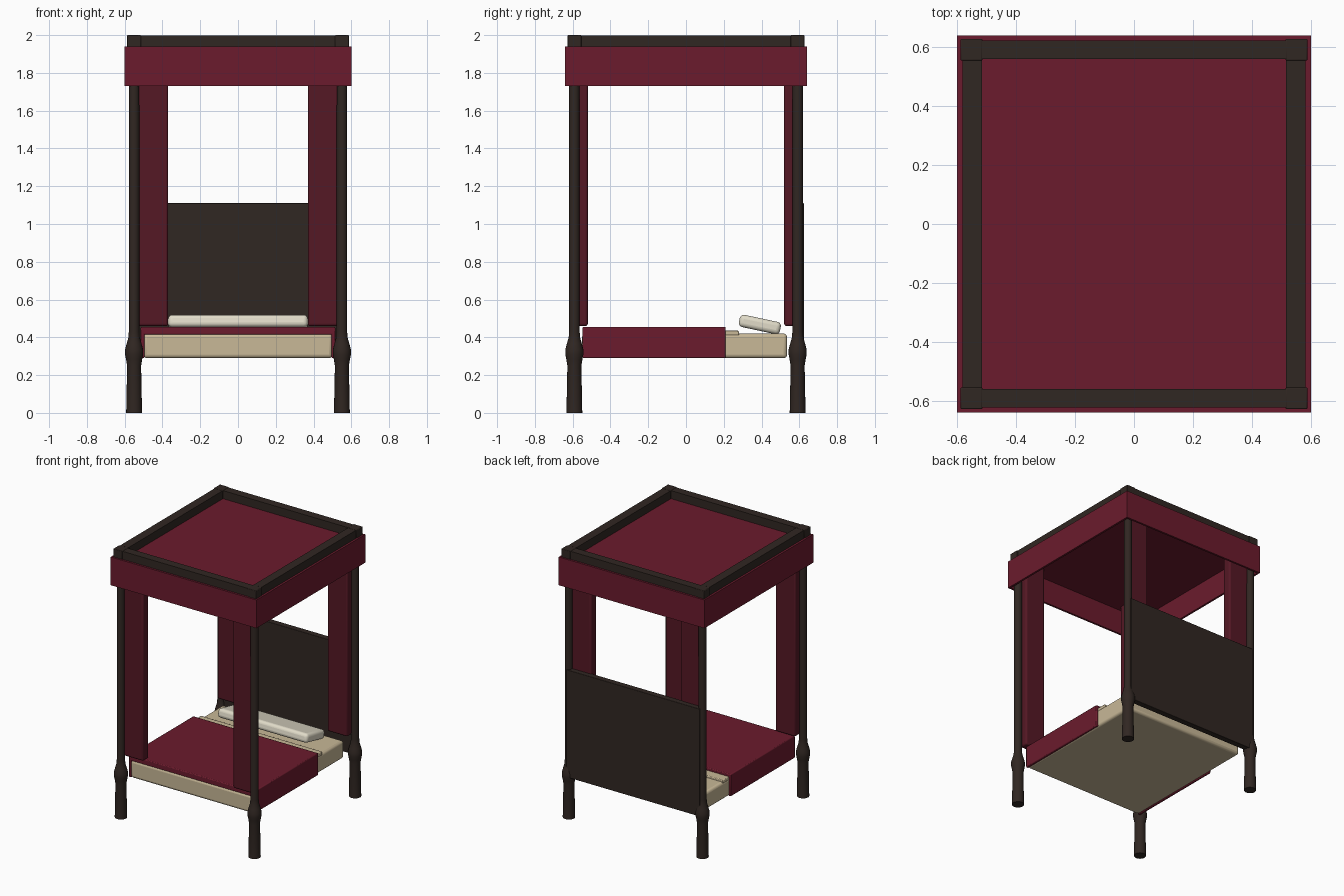
import bpy, bmesh
from math import cos, sin, pi, radians

if "Cube" in bpy.data.objects:
    bpy.data.objects.remove(bpy.data.objects["Cube"])


def material(name, rgb):
    m = bpy.data.materials.new(name)
    m.diffuse_color = (*rgb, 1)
    m.use_nodes = True
    m.node_tree.nodes["Principled BSDF"].inputs["Base Color"].default_value = m.diffuse_color
    return m


WOOD = material("dark_wood", (0.030, 0.020, 0.016))
RED = material("red_cloth", (0.147, 0.011, 0.026))
CURTAIN = material("curtain_cloth", (0.09, 0.009, 0.018))
LINEN = material("linen", (0.58, 0.48, 0.31))
PILLOW = material("pillow_cloth", (0.75, 0.71, 0.58))


def finish(name, bm, mat):
    bmesh.ops.recalc_face_normals(bm, faces=bm.faces)
    me = bpy.data.meshes.new(name)
    bm.to_mesh(me)
    bm.free()
    me.materials.append(mat)
    ob = bpy.data.objects.new(name, me)
    bpy.context.collection.objects.link(ob)
    return ob


def smooth(ob):
    bpy.ops.object.select_all(action='DESELECT')
    ob.select_set(True)
    bpy.context.view_layer.objects.active = ob
    bpy.ops.object.shade_smooth_by_angle(angle=radians(40))


def box(name, x, y, z, mat, bevel=0.0, segments=3):
    """Box from (min, max) ranges, with optional rounded edges."""
    bm = bmesh.new()
    bmesh.ops.create_cube(bm, size=1)
    for v in bm.verts:
        for i, (lo, hi) in enumerate((x, y, z)):
            v.co[i] = (v.co[i]) * (hi - lo)
    ob = finish(name, bm, mat)
    ob.location = [(lo + hi) / 2 for lo, hi in (x, y, z)]
    if bevel:
        mod = ob.modifiers.new("round", 'BEVEL')
        mod.width, mod.segments = bevel, segments
        smooth(ob)
    return ob


def lathe(name, profile, loc, mat, n=20):
    bm = bmesh.new()
    rings = [[bm.verts.new((r * cos(2 * pi * i / n), r * sin(2 * pi * i / n), z))
              for i in range(n)] for r, z in profile]
    for a, b in zip(rings, rings[1:]):
        for i in range(n):
            j = (i + 1) % n
            bm.faces.new((a[i], a[j], b[j], b[i]))
    bm.faces.new(rings[0])
    bm.faces.new(rings[-1])
    ob = finish(name, bm, mat)
    ob.location = loc
    smooth(ob)
    return ob


def span(s, lo, hi):
    """Mirror a range to the side given by sign s."""
    return tuple(sorted((s * lo, s * hi)))


PX, PY = 0.55, 0.591
POST = [(0.042, 0), (0.037, 0.25), (0.043, 0.285), (0.048, 0.31), (0.048, 0.335),
        (0.040, 0.365), (0.030, 0.40), (0.028, 0.43), (0.027, 1.94)]

# Turned posts, corner blocks and gathered curtains at each corner
for sy, end in ((-1, "front"), (1, "back")):
    for sx, side in ((-1, "left"), (1, "right")):
        tag = f"{end}_{side}"
        lathe(f"{tag}_post", POST, (sx * PX, sy * PY, 0), WOOD)
        box(f"{tag}_corner_block", span(sx, 0.514, 0.588), span(sy, 0.554, 0.628),
            (1.925, 2.0), WOOD, 0.004, 2)
        box(f"{tag}_curtain", span(sx, 0.37, 0.535), span(sy, 0.52, 0.588),
            (0.46, 1.925), CURTAIN, 0.012)

# Top frame rails
for s, side in ((-1, "left"), (1, "right")):
    box(f"{side}_top_rail", span(s, 0.516, 0.582), (-0.56, 0.56), (1.925, 1.998), WOOD)
for s, end in ((-1, "front"), (1, "back")):
    box(f"{end}_top_rail", (-0.52, 0.52), span(s, 0.56, 0.622), (1.925, 1.998), WOOD)

# Canopy cloth and hanging valance
box("canopy", (-0.59, 0.59), (-0.63, 0.63), (1.915, 1.938), RED)
for s, side in ((-1, "left"), (1, "right")):
    box(f"{side}_valance", span(s, 0.585, 0.6), (-0.64, 0.64), (1.73, 1.94), RED)
for s, end in ((-1, "front"), (1, "back")):
    box(f"{end}_valance", (-0.585, 0.585), span(s, 0.625, 0.64), (1.73, 1.94), RED)

# Headboard
box("headboard", (-0.55, 0.55), (0.58, 0.625), (0.31, 1.11), WOOD, 0.003, 2)

# Mattress and folded sheet
box("mattress", (-0.5, 0.5), (-0.55, 0.535), (0.29, 0.42), LINEN, 0.018)
box("folded_sheet", (-0.5, 0.5), (0.19, 0.28), (0.41, 0.435), LINEN, 0.005, 2)

# Blanket draped over both sides
bm = bmesh.new()
section = [(-0.515, 0.29), (-0.515, 0.455), (0.515, 0.455), (0.515, 0.29),
           (0.495, 0.29), (0.495, 0.415), (-0.495, 0.415), (-0.495, 0.29)]
face = bm.faces.new([bm.verts.new((x, -0.548, z)) for x, z in section])
new = bmesh.ops.extrude_face_region(bm, geom=[face])["geom"]
bmesh.ops.translate(bm, vec=(0, 0.758, 0),
                    verts=[v for v in new if isinstance(v, bmesh.types.BMVert)])
blanket = finish("blanket", bm, RED)
mod = blanket.modifiers.new("round", 'BEVEL')
mod.width, mod.segments = 0.006, 2
smooth(blanket)

# Pillow leaning slightly
pillow = box("pillow", (-0.37, 0.37), (0.28, 0.502), (0.435, 0.501), PILLOW, 0.022, 4)
pillow.rotation_euler.x = radians(-12)
